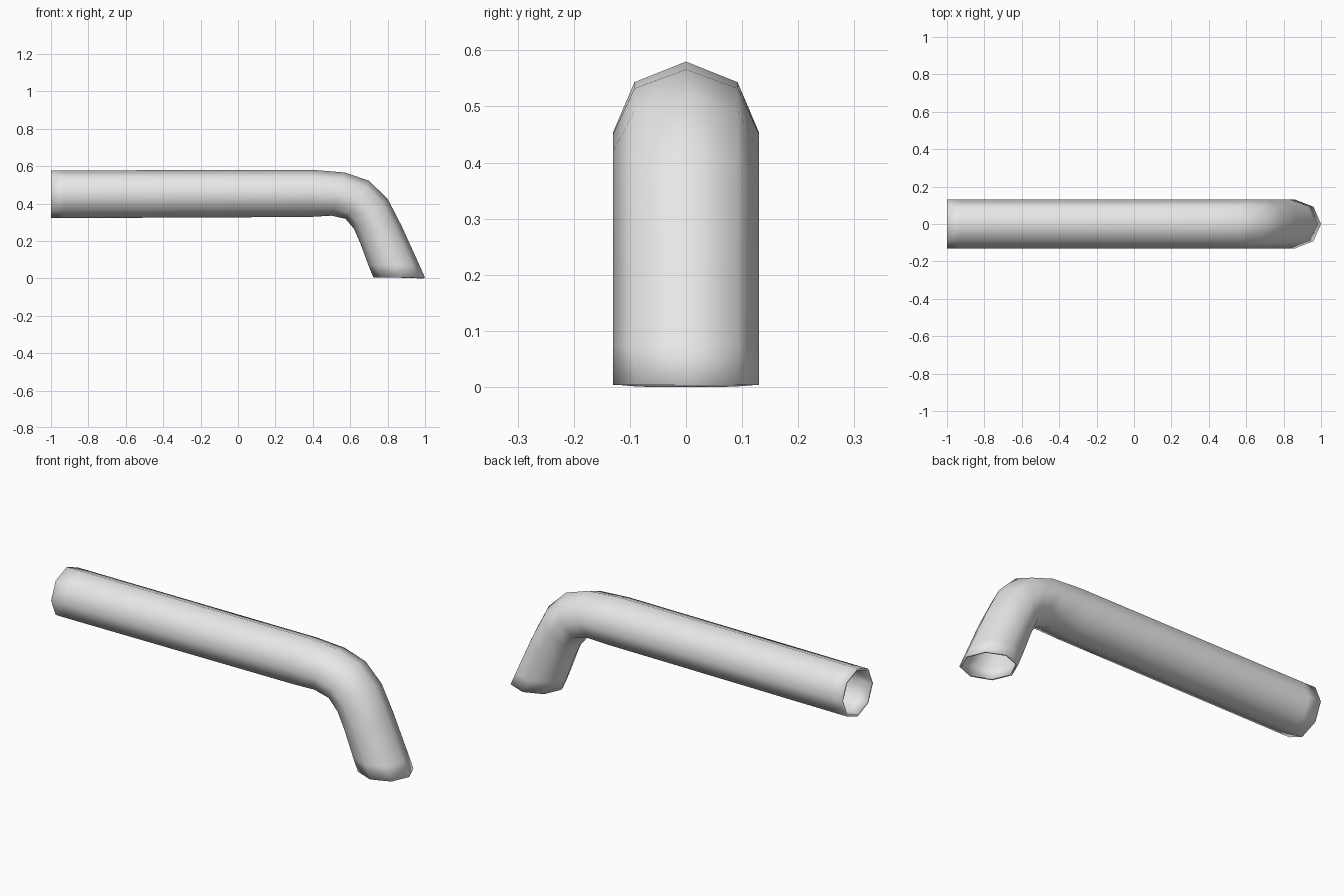
import bpy
import bmesh
from math import sin, cos, tau
from mathutils import Vector

cube = bpy.data.objects.get("Cube")
if cube:
    bpy.data.objects.remove(cube, do_unlink=True)

SIDES = 8
RADIUS = 0.13
WALL = 0.01

# Grey finish
grey = bpy.data.materials.new("light_grey")
grey.use_nodes = True
colour = (0.8, 0.8, 0.8, 1)
grey.diffuse_color = colour
grey.node_tree.nodes["Principled BSDF"].inputs["Base Color"].default_value = colour

# Pipe stations: outer-bend point and inner-bend point (x, z)
stations = [
    ((-1.0, 0.577), (-1.0, 0.322)),
    ((-0.93, 0.577), (-0.93, 0.322)),
    ((0.40, 0.58), (0.38, 0.328)),
    ((0.57, 0.566), (0.50, 0.335)),
    ((0.70, 0.522), (0.575, 0.318)),
    ((0.80, 0.425), (0.62, 0.265)),
    ((0.875, 0.28), (0.655, 0.185)),
    ((0.968, 0.075), (0.697, 0.07)),
    ((1.0, 0.004), (0.724, 0.004)),
]

# Octagonal pipe skin through the stations
bm = bmesh.new()
rings = []
for outer, inner in stations:
    top = Vector((outer[0], 0, outer[1]))
    low = Vector((inner[0], 0, inner[1]))
    centre, half = (top + low) / 2, (top - low) / 2
    ring = []
    for i in range(SIDES):
        a = tau * i / SIDES
        ring.append(bm.verts.new(centre + half * cos(a) + Vector((0, RADIUS * sin(a), 0))))
    rings.append(ring)
for a, b in zip(rings, rings[1:]):
    for i in range(SIDES):
        j = (i + 1) % SIDES
        bm.faces.new((a[i], a[j], b[j], b[i]))
bmesh.ops.recalc_face_normals(bm, faces=bm.faces)
if bm.faces[0].normal.dot(bm.faces[0].calc_center_median() - Vector((-1, 0, 0.45))) < 0:
    bmesh.ops.reverse_faces(bm, faces=bm.faces)
for face in bm.faces:
    face.smooth = True

mesh = bpy.data.meshes.new("bent_pipe")
bm.to_mesh(mesh)
bm.free()
mesh.materials.append(grey)
pipe = bpy.data.objects.new("bent_pipe", mesh)
bpy.context.collection.objects.link(pipe)

# Thin hollow wall with rims at both open ends
wall = pipe.modifiers.new("wall", 'SOLIDIFY')
wall.thickness = WALL
wall.offset = -1
wall.use_even_offset = True
